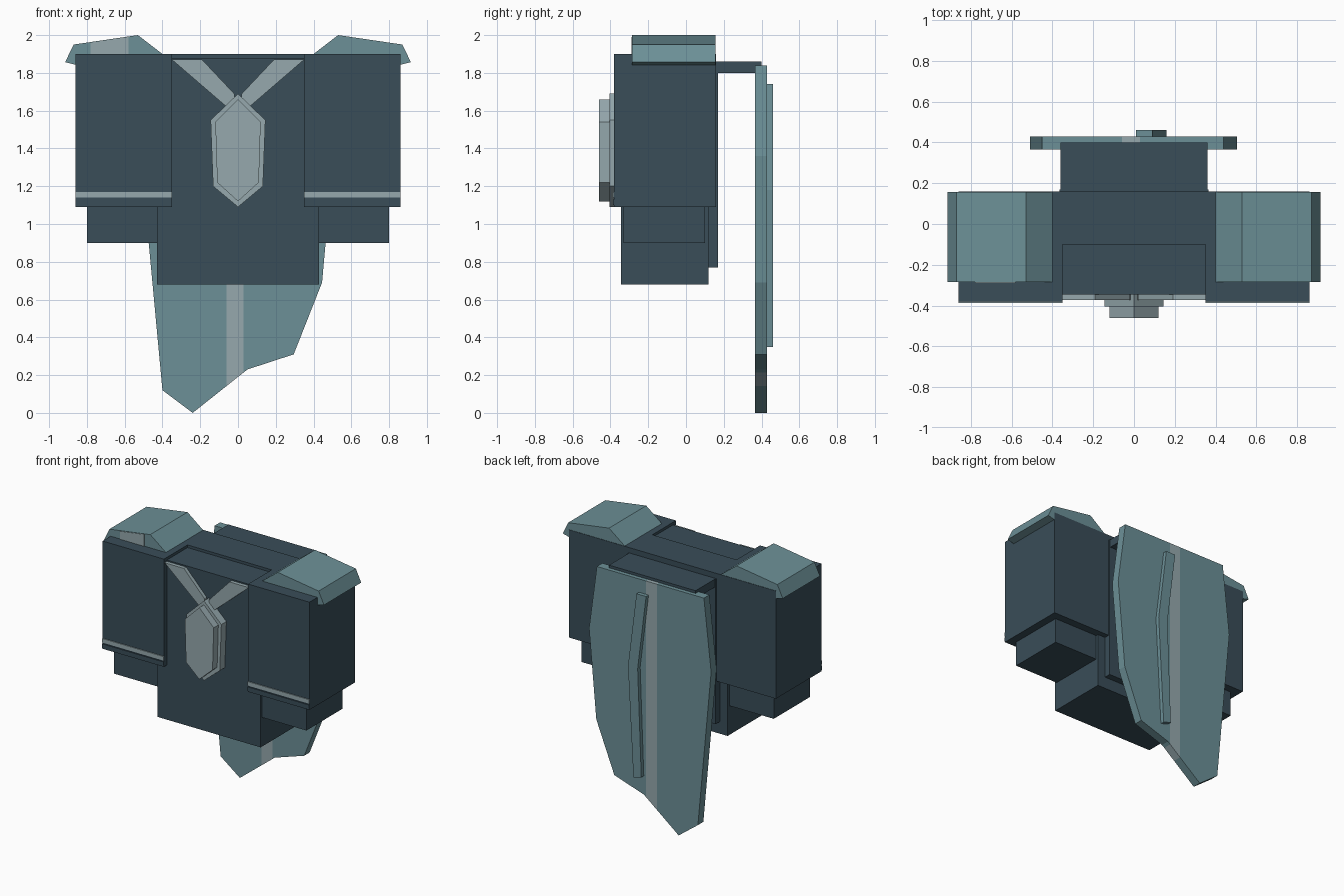
import bpy, bmesh
from mathutils import Vector

if "Cube" in bpy.data.objects:
    bpy.data.objects.remove(bpy.data.objects["Cube"])

def material(name, rgb):
    m = bpy.data.materials.new(name)
    m.diffuse_color = (*rgb, 1)
    m.use_nodes = True
    m.node_tree.nodes["Principled BSDF"].inputs["Base Color"].default_value = m.diffuse_color
    return m

DARK = material("dark slate", (0.041, 0.074, 0.098))
TEAL = material("teal steel", (0.150, 0.279, 0.309))
LIGHT = material("pale grey", (0.305, 0.397, 0.423))

def finish(name, bm, *mats):
    bmesh.ops.recalc_face_normals(bm, faces=bm.faces)
    me = bpy.data.meshes.new(name)
    bm.to_mesh(me)
    bm.free()
    for m in mats:
        me.materials.append(m)
    ob = bpy.data.objects.new(name, me)
    bpy.context.collection.objects.link(ob)
    return ob

def prism(pts, y0, y1):
    """Outline in x/z, extruded from y0 to y1."""
    bm = bmesh.new()
    face = bm.faces.new([bm.verts.new((x, y0, z)) for x, z in pts])
    ext = bmesh.ops.extrude_face_region(bm, geom=[face])
    verts = [g for g in ext["geom"] if isinstance(g, bmesh.types.BMVert)]
    bmesh.ops.translate(bm, vec=Vector((0, y1 - y0, 0)), verts=verts)
    return bm

def plate(name, pts, y0, y1, mat):
    return finish(name, prism(pts, y0, y1), mat)

def box(name, x0, x1, y0, y1, z0, z1, mat):
    return plate(name, [(x0, z0), (x1, z0), (x1, z1), (x0, z1)], y0, y1, mat)

# Torso
box("torso", -0.43, 0.43, -0.345, 0.12, 0.68, 1.10, DARK)
box("chest", -0.36, 0.36, -0.345, -0.10, 1.10, 1.88, DARK)
box("upper_back", -0.41, 0.41, -0.10, 0.16, 1.10, 1.90, DARK)
box("back_plate", -0.365, 0.365, 0.12, 0.17, 0.77, 1.86, DARK)
box("cape_mount", -0.36, 0.36, 0.16, 0.40, 1.80, 1.86, DARK)

# Chest emblem: two stacked six-sided plates
def hexagon(top, w1, z1, w2, z2, bottom):
    return [(0, top), (w1, z1), (w2, z2), (0, bottom), (-w2, z2), (-w1, z1)]

plate("emblem_base", hexagon(1.69, 0.145, 1.55, 0.132, 1.20, 1.09), -0.405, -0.345, LIGHT)
plate("emblem_face", hexagon(1.66, 0.12, 1.54, 0.11, 1.22, 1.12), -0.46, -0.405, LIGHT)

# Both sides: shoulder blocks, lower arms, trims, shoulder guards, straps
strap = [(0.35, 1.87), (0.19, 1.87), (0.02, 1.69), (0.0, 1.56), (0.06, 1.62)]
guard = [(0.40, 1.90), (0.53, 2.0), (0.87, 1.95), (0.915, 1.857),
         (0.86, 1.843), (0.80, 1.86), (0.45, 1.86)]
for side, s in (("left", -1), ("right", 1)):
    def span(a, b):
        return sorted((s * a, s * b))
    box(side + "_shoulder_block", *span(0.35, 0.86), -0.38, 0.16, 1.09, 1.90, DARK)
    box(side + "_lower_arm", *span(0.40, 0.80), -0.33, 0.10, 0.90, 1.10, DARK)
    box(side + "_stripe", *span(0.35, 0.86), -0.387, -0.379, 1.14, 1.17, LIGHT)
    box(side + "_cuff", *span(0.35, 0.86), -0.387, -0.379, 1.10, 1.13, DARK)
    plate(side + "_shoulder_guard", [(s * x, z) for x, z in guard], -0.285, 0.157, TEAL)
    plate(side + "_strap", [(s * x, z) for x, z in strap], -0.372, -0.345, LIGHT)

# Worn patch on the left shoulder guard
plate("guard_patch", [(-0.78, 1.90), (-0.58, 1.90), (-0.58, 1.99), (-0.78, 1.96)],
      -0.289, -0.284, LIGHT)

# Cape with a pale centre band
cape_outline = [(-0.45, 1.84), (0.44, 1.84), (0.505, 1.36), (0.445, 0.69), (0.295, 0.31),
                (0.05, 0.23), (-0.24, 0.0), (-0.40, 0.12), (-0.51, 1.30)]
bm = prism(cape_outline, 0.365, 0.43)
for x in (-0.06, 0.03):
    bmesh.ops.bisect_plane(bm, geom=bm.verts[:] + bm.edges[:] + bm.faces[:],
                           plane_co=(x, 0, 0), plane_no=(1, 0, 0))
for f in bm.faces:
    f.material_index = int(-0.06 < f.calc_center_bounds().x < 0.03)
finish("cape", bm, TEAL, LIGHT)

# Raised ridge on the back of the cape
plate("cape_ridge", [(0.01, 1.74), (0.09, 1.74), (0.16, 1.18), (0.115, 0.35),
                     (0.05, 0.37), (0.08, 1.18)], 0.425, 0.46, TEAL)
